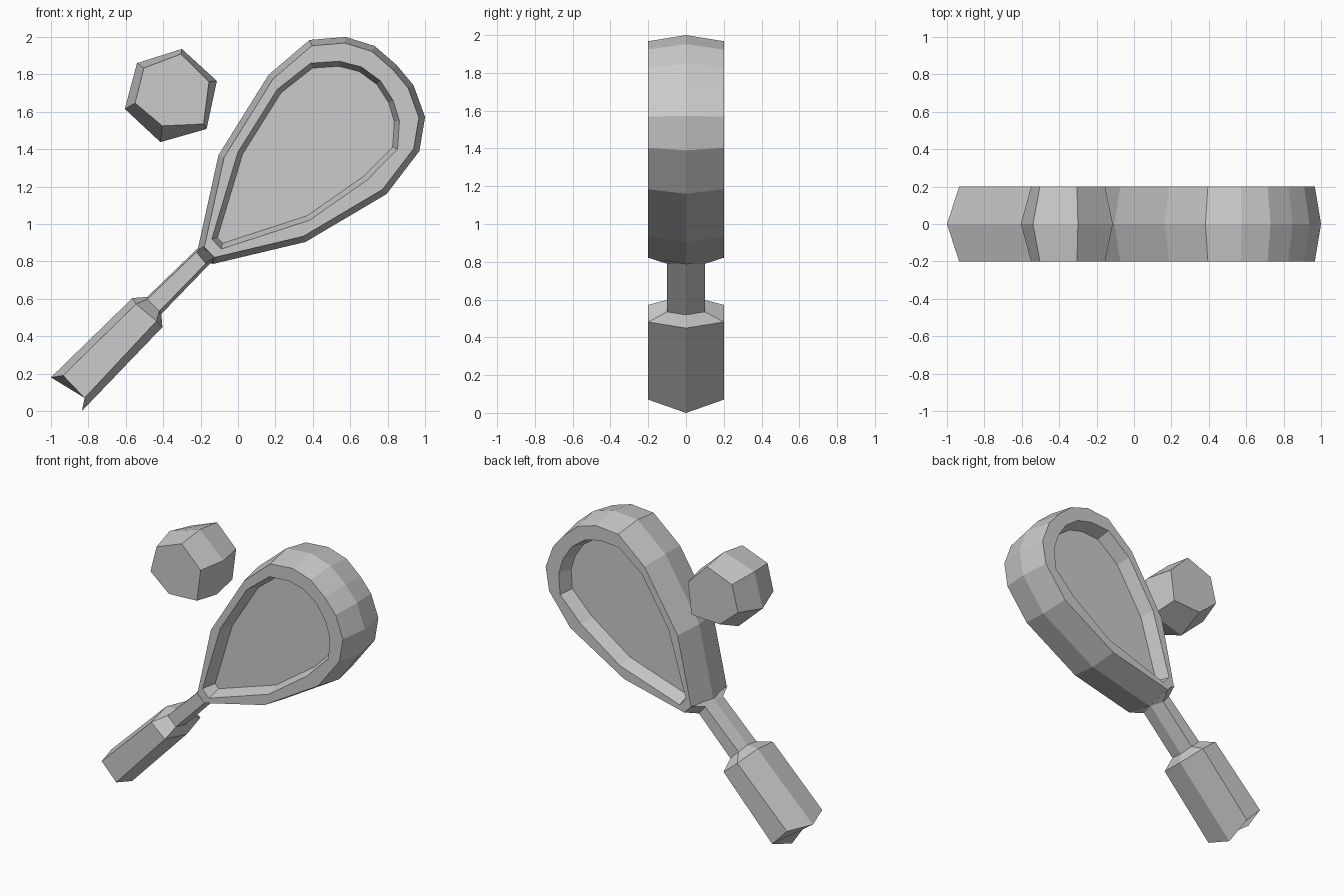
import bpy, bmesh
from mathutils import Vector

if "Cube" in bpy.data.objects:
    bpy.data.objects.remove(bpy.data.objects["Cube"])


def pts(flat, y):
    """Pair up x, z numbers into a loop at depth y."""
    return [Vector((flat[i], y, flat[i + 1])) for i in range(0, len(flat), 2)]


def inset(loop, d, y):
    """Move a clockwise (front view) outline inwards by d and place it at depth y."""
    out = []
    for i, p in enumerate(loop):
        a = (p - loop[i - 1]).normalized()
        b = (loop[(i + 1) % len(loop)] - p).normalized()
        t = a + b
        n = Vector((t.z, 0, -t.x)).normalized()
        q = p + n * d / max(0.6, Vector((a.z, 0, -a.x)).dot(n))
        out.append(Vector((q.x, y, q.z)))
    return out


def flip(loop):
    return [Vector((p.x, -p.y, p.z)) for p in loop]


def loft(name, loops):
    """Skin consecutive loops with quads and cap both ends."""
    bm = bmesh.new()
    rings = [[bm.verts.new(p) for p in lp] for lp in loops]
    for r, s in zip(rings, rings[1:]):
        for i in range(len(r)):
            j = (i + 1) % len(r)
            bm.faces.new((r[i], r[j], s[j], s[i]))
    bm.faces.new(rings[0])
    bm.faces.new(rings[-1])
    bmesh.ops.recalc_face_normals(bm, faces=bm.faces)
    me = bpy.data.meshes.new(name)
    bm.to_mesh(me)
    bm.free()
    ob = bpy.data.objects.new(name, me)
    bpy.context.collection.objects.link(ob)
    return ob


def mirrored_loft(name, front, middle):
    """Front loops, a middle loop at y = 0, then the front loops mirrored."""
    return loft(name, front + [middle] + [flip(l) for l in reversed(front)])


# Racket head: ridged frame around a recessed string bed
outer = pts([-0.215, 0.866, -0.104, 1.369, 0.163, 1.797, 0.382, 1.984, 0.575, 2.0,
             0.73, 1.952, 0.848, 1.85, 0.938, 1.743, 1.0, 1.572, 0.97, 1.39,
             0.794, 1.16, 0.361, 0.904, -0.136, 0.786], 0)
opening = pts([-0.14, 0.92, 0.0, 1.385, 0.21, 1.72, 0.388, 1.86, 0.543, 1.87,
               0.66, 1.84, 0.762, 1.765, 0.83, 1.66, 0.863, 1.55, 0.853, 1.4,
               0.69, 1.235, 0.382, 1.02, -0.09, 0.866], -0.2)
mirrored_loft("racket_head",
              [inset(opening, 0.027, -0.1), opening, inset(outer, 0.032, -0.2)], outer)

# Grip, shoulder, neck and collar: six-sided sections along the diagonal
# each row: depth, upper edge front x z, mid x z, lower edge front x z, mid x z
sections = [
    (0.2, -0.935, 0.19, -1.0, 0.18, -0.82, 0.07, -0.835, 0.0),
    (0.2, -0.545, 0.572, -0.565, 0.604, -0.436, 0.481, -0.404, 0.449),
    (0.1, -0.485, 0.598, -0.485, 0.61, -0.42, 0.535, -0.41, 0.519),
    (0.1, -0.222, 0.85, -0.22, 0.866, -0.172, 0.789, -0.147, 0.791),
    (0.2, -0.19, 0.88, -0.205, 0.872, -0.126, 0.822, -0.136, 0.79),
]
rings = []
for d, ax, az, mx, mz, bx, bz, nx, nz in sections:
    rings.append([Vector(p) for p in ((ax, -d, az), (mx, 0, mz), (ax, d, az),
                                      (bx, d, bz), (nx, 0, nz), (bx, -d, bz))])
loft("racket_handle", rings)

# Ball: low-poly, six-sided, widest in the middle
ball_mid = pts([-0.54, 1.86, -0.30, 1.936, -0.113, 1.765,
                -0.168, 1.508, -0.415, 1.438, -0.605, 1.615], 0)
ball_front = pts([-0.503, 1.834, -0.305, 1.909, -0.155, 1.76,
                  -0.184, 1.535, -0.405, 1.525, -0.55, 1.647], -0.2)
mirrored_loft("ball", [ball_front], ball_mid)
